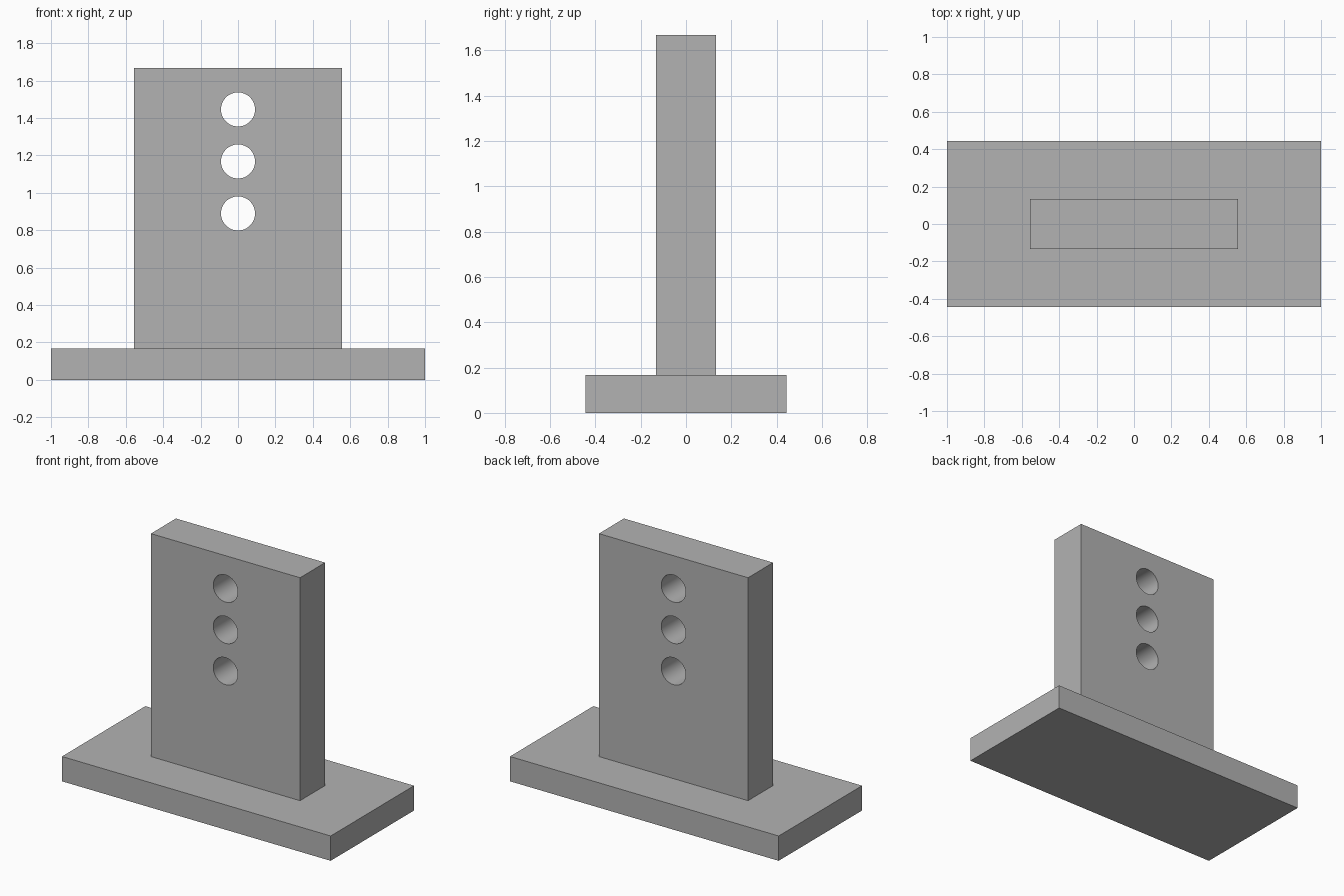
import bpy, math

if "Cube" in bpy.data.objects:
    bpy.data.objects.remove(bpy.data.objects["Cube"])

grey = bpy.data.materials.new("plain_grey")
grey.diffuse_color = (0.45, 0.45, 0.45, 1)
grey.use_nodes = True
grey.node_tree.nodes["Principled BSDF"].inputs["Base Color"].default_value = grey.diffuse_color


def box(name, size, z0):
    bpy.ops.mesh.primitive_cube_add(size=1, location=(0, 0, z0 + size[2] / 2))
    ob = bpy.context.object
    ob.name = name
    ob.scale = size
    bpy.ops.object.transform_apply(location=True, rotation=True, scale=True)
    ob.data.materials.append(grey)
    return ob


BASE_H = 0.167

# Flat base slab and upright plate standing on it
base = box("base", (2.0, 0.886, BASE_H), 0)
plate = box("upright_plate", (1.11, 0.266, 1.5), BASE_H)

# Three round through holes in a vertical row
for i, z in enumerate((0.89, 1.168, 1.446)):
    bpy.ops.mesh.primitive_cylinder_add(
        vertices=64, radius=0.091, depth=0.6,
        location=(0, 0, z), rotation=(math.pi / 2, 0, 0))
    cutter = bpy.context.object
    cutter.name = f"hole_cutter_{i + 1}"
    cutter.data.materials.append(grey)
    cutter.hide_render = True
    cutter.display_type = 'WIRE'
    mod = plate.modifiers.new(f"hole_{i + 1}", 'BOOLEAN')
    mod.operation = 'DIFFERENCE'
    mod.solver = 'EXACT'
    mod.object = cutter

# Apply the cuts, then smooth the hole walls while keeping edges sharp
bpy.ops.object.select_all(action='DESELECT')
plate.select_set(True)
bpy.context.view_layer.objects.active = plate
for mod in list(plate.modifiers):
    bpy.ops.object.modifier_apply(modifier=mod.name)
bpy.ops.object.shade_smooth_by_angle(angle=math.radians(30))
for ob in [o for o in bpy.data.objects if o.name.startswith("hole_cutter")]:
    bpy.data.objects.remove(ob)
